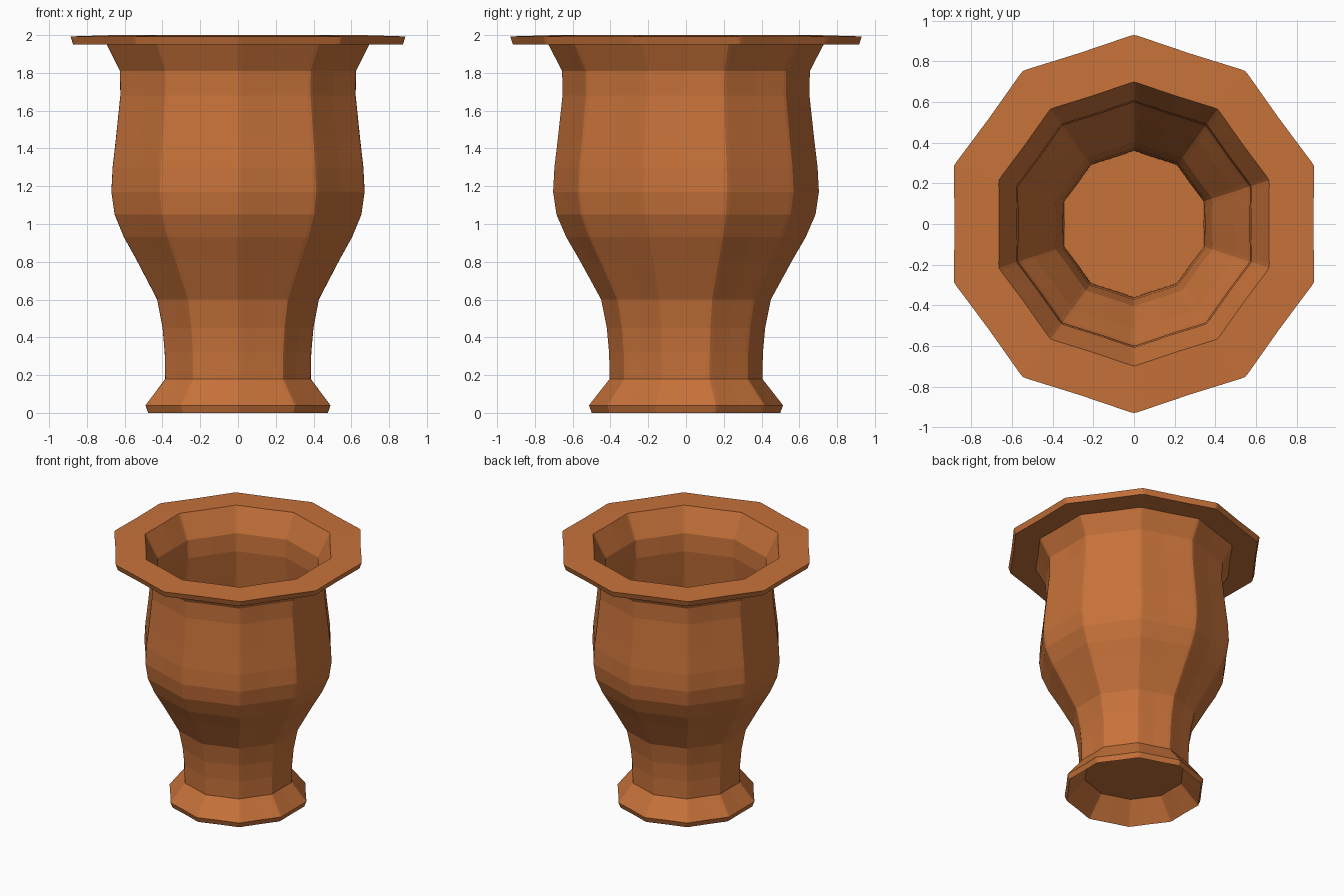
import bpy, bmesh, math

if "Cube" in bpy.data.objects:
    bpy.data.objects.remove(bpy.data.objects["Cube"])

clay = bpy.data.materials.new("terracotta")
clay.diffuse_color = (0.57, 0.168, 0.042, 1)
clay.use_nodes = True
clay.node_tree.nodes["Principled BSDF"].inputs["Base Color"].default_value = clay.diffuse_color

SIDES = 10


def ring_points(r, z, pinch):
    """Ten-sided ring with a point at +y, nipped corners and slightly pinched sides."""
    pts = []
    nip = 0.018 / r
    half = math.pi / SIDES
    for i in range(SIDES):
        a = math.pi / 2 + i * 2 * half
        # radius just off the corner, lying on the straight side
        rn = r * math.cos(half) / math.cos(half - nip)
        pts.append((rn * math.cos(a - nip), rn * math.sin(a - nip), z))
        pts.append((r * 0.998 * math.cos(a), r * 0.998 * math.sin(a), z))
        pts.append((rn * math.cos(a + nip), rn * math.sin(a + nip), z))
        rm = r * math.cos(half) * pinch
        pts.append((rm * math.cos(a + half), rm * math.sin(a + half), z))
    return pts


def lathe(name, profile, pinch=0.996):
    """Closed body from (radius, height) rings, with capped ends."""
    bm = bmesh.new()
    rings = [[bm.verts.new(p) for p in ring_points(r, z, pinch)] for r, z in profile]
    for a, b in zip(rings, rings[1:]):
        n = len(a)
        for i in range(n):
            j = (i + 1) % n
            bm.faces.new((a[i], a[j], b[j], b[i]))
    bm.faces.new(rings[0])
    bm.faces.new(rings[-1])
    bmesh.ops.recalc_face_normals(bm, faces=bm.faces)
    me = bpy.data.meshes.new(name)
    bm.to_mesh(me)
    bm.free()
    me.materials.append(clay)
    ob = bpy.data.objects.new(name, me)
    bpy.context.collection.objects.link(ob)
    return ob


# hollow underside of the foot, up to the base plate
underside = [(0.365, 0.15), (0.50, 0.0)]
# outside wall: foot, neck, belly, shoulder
outside = [(0.515, 0.04), (0.405, 0.18), (0.408, 0.32), (0.42, 0.45), (0.45, 0.60),
           (0.565, 0.81), (0.635, 0.93), (0.687, 1.05), (0.705, 1.17), (0.698, 1.30),
           (0.68, 1.45), (0.655, 1.68), (0.657, 1.81), (0.73, 1.95)]
# wide flat lip
lip = [(0.918, 1.95), (0.932, 1.993), (0.70, 2.0)]
# inside wall down to the floor
inside = [(0.608, 1.82), (0.60, 1.68), (0.63, 1.45), (0.65, 1.30), (0.657, 1.17),
          (0.642, 1.07), (0.59, 0.95), (0.52, 0.83), (0.405, 0.61), (0.372, 0.45),
          (0.362, 0.32), (0.36, 0.19)]

lathe("vase", underside + outside + lip + inside)
